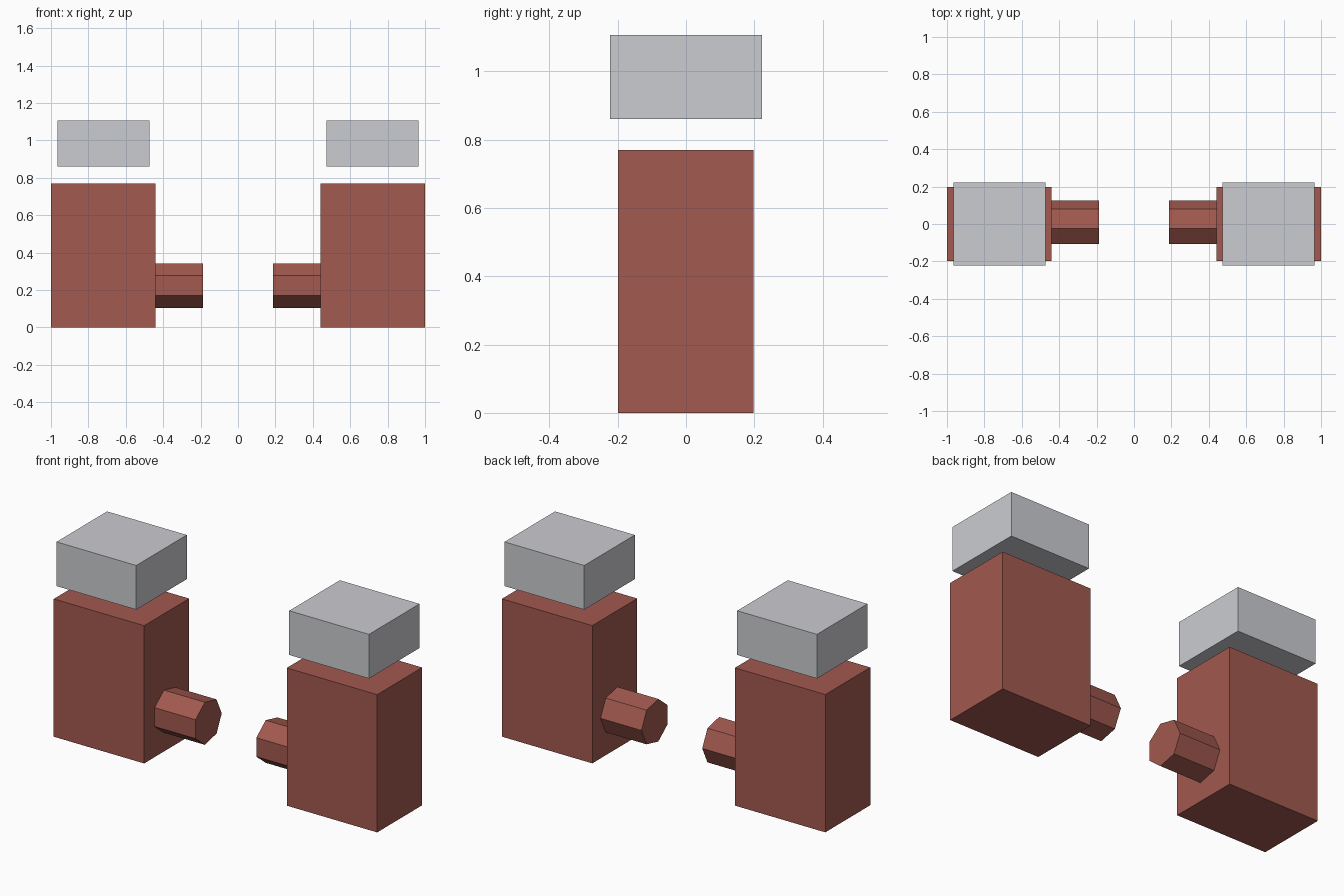
import bpy
import bmesh
import math
from mathutils import Matrix, Vector

if "Cube" in bpy.data.objects:
    bpy.data.objects.remove(bpy.data.objects["Cube"])


def material(name, rgb):
    m = bpy.data.materials.new(name)
    m.diffuse_color = (*rgb, 1.0)
    m.use_nodes = True
    m.node_tree.nodes["Principled BSDF"].inputs["Base Color"].default_value = m.diffuse_color
    return m


RED = material("brick red", (0.36, 0.10, 0.078))
GREY = material("light grey", (0.60, 0.605, 0.635))


def finish(name, bm, mat):
    bmesh.ops.recalc_face_normals(bm, faces=bm.faces)
    mesh = bpy.data.meshes.new(name)
    bm.to_mesh(mesh)
    bm.free()
    mesh.materials.append(mat)
    obj = bpy.data.objects.new(name, mesh)
    bpy.context.collection.objects.link(obj)
    return obj


def box(name, lo, hi, mat):
    lo, hi = Vector(lo), Vector(hi)
    bm = bmesh.new()
    bmesh.ops.create_cube(bm, size=1.0, matrix=Matrix.Translation((lo + hi) / 2)
                          @ Matrix.Diagonal((*(hi - lo), 1.0)))
    return finish(name, bm, mat)


def peg(name, x0, x1, y, z, radius, sides, mat):
    # Prism along x with one corner pointing to the back (+y)
    bm = bmesh.new()
    ring = [bm.verts.new((x0, y + radius * math.cos(a), z + radius * math.sin(a)))
            for a in (2 * math.pi * i / sides for i in range(sides))]
    face = bm.faces.new(ring)
    out = bmesh.ops.extrude_face_region(bm, geom=[face], use_keep_orig=True)
    bmesh.ops.translate(bm, vec=(x1 - x0, 0, 0),
                        verts=[v for v in out["geom"] if isinstance(v, bmesh.types.BMVert)])
    return finish(name, bm, mat)


for label, s in (("left", -1), ("right", 1)):
    def span(a, b):
        return sorted((s * a, s * b))

    # Tall body block
    x0, x1 = span(0.441, 1.0)
    box(label + "_body", (x0, -0.199, 0), (x1, 0.198, 0.77), RED)

    # Floating cap block
    x0, x1 = span(0.473, 0.966)
    box(label + "_cap", (x0, -0.223, 0.86), (x1, 0.223, 1.107), GREY)

    # Seven-sided peg facing inward
    x0, x1 = span(0.188, 0.442)
    peg(label + "_peg", x0, x1, 0.003, 0.224, 0.122, 7, RED)
